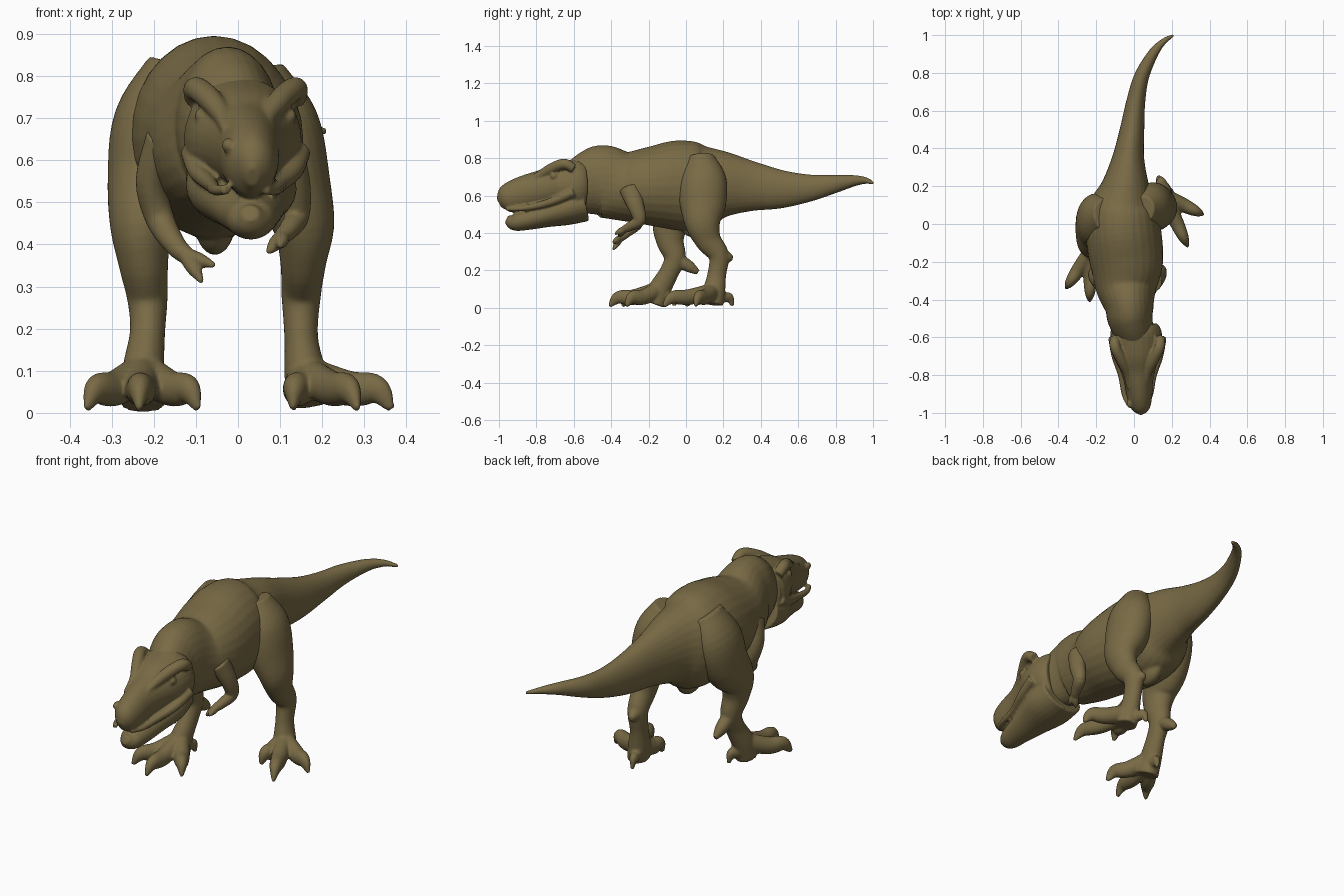
import bpy
import bmesh
import math
from mathutils import Vector

cube = bpy.data.objects.get("Cube")
if cube:
    bpy.data.objects.remove(cube, do_unlink=True)

# One hide colour for the whole animal
hide = bpy.data.materials.new("olive_brown_hide")
hide.use_nodes = True
hide.diffuse_color = (.19, .145, .06, 1)
shader = hide.node_tree.nodes["Principled BSDF"]
shader.inputs["Base Color"].default_value = hide.diffuse_color
shader.inputs["Roughness"].default_value = .8

SIDES, STEPS = 28, 5
UP, BACK = Vector((0, 0, 1)), Vector((0, 1, 0))


def smooth_path(points):
    """Interpolate stations (x, y, z, half width, half depth) with a smooth curve."""
    stations = [Vector(p) for p in points]
    padded = [stations[0] * 2 - stations[1]] + stations + [stations[-1] * 2 - stations[-2]]
    path = []
    for a, b, c, d in zip(padded, padded[1:], padded[2:], padded[3:]):
        for step in range(STEPS):
            t = step / STEPS
            path.append((b * 2 + (c - a) * t + (a * 2 - b * 5 + c * 4 - d) * t**2
                         + (b * 3 - a - c * 3 + d) * t**3) / 2)
    return path + [stations[-1]]


def limb(bm, points, up=UP):
    """Add a closed tube with oval sections that follows the stations."""
    path = smooth_path(points)
    centres = [Vector(p[:3]) for p in path]
    rings = []
    for i, station in enumerate(path):
        along = (centres[min(i + 1, len(path) - 1)] - centres[max(i - 1, 0)]).normalized()
        side = along.cross(up).normalized()
        other = side.cross(along)
        width, depth = max(station[3], .003), max(station[4], .003)
        rings.append([bm.verts.new(centres[i] + side * math.cos(angle) * width
                                   + other * math.sin(angle) * depth)
                      for angle in (math.tau * k / SIDES for k in range(SIDES))])
    for low, high in zip(rings, rings[1:]):
        for k in range(SIDES):
            n = (k + 1) % SIDES
            bm.faces.new((low[k], low[n], high[n], high[k]))
    bm.faces.new(rings[0])
    bm.faces.new(rings[-1])


def ball(bm, centre, size):
    """Add an oval muscle or bump."""
    made = bmesh.ops.create_uvsphere(bm, u_segments=SIDES, v_segments=16, radius=1)
    bmesh.ops.scale(bm, vec=size, verts=made["verts"])
    bmesh.ops.translate(bm, vec=centre, verts=made["verts"])


def finish(bm, name, voxel=.0065, softness=5):
    """Fuse the overlapping pieces into one smooth skin."""
    bmesh.ops.recalc_face_normals(bm, faces=bm.faces)
    mesh = bpy.data.meshes.new(name)
    bm.to_mesh(mesh)
    bm.free()
    mesh.materials.append(hide)
    part = bpy.data.objects.new(name, mesh)
    bpy.context.collection.objects.link(part)
    fuse = part.modifiers.new("fuse", "REMESH")
    fuse.mode = "VOXEL"
    fuse.voxel_size = voxel
    fuse.use_smooth_shade = True
    soften = part.modifiers.new("soften", "SMOOTH")
    soften.factor = .5
    soften.iterations = softness


# Neck, torso and curved tail
bm = bmesh.new()
limb(bm, [
    (.01, -.6, .64, .1, .14), (-.02, -.5, .67, .12, .18), (-.025, -.44, .675, .13, .195),
    (-.04, -.33, .65, .165, .185), (-.04, -.2, .65, .195, .21), (-.055, -.05, .655, .2, .24),
    (-.06, .08, .65, .185, .23), (-.045, .2, .66, .13, .18), (-.03, .35, .65, .085, .135),
    (-.01, .5, .635, .065, .105), (.01, .65, .64, .05, .075), (.04, .78, .66, .04, .052),
    (.1, .9, .68, .028, .03), (.155, .965, .68, .017, .017), (.21, 1, .667, .008, .008)])
ball(bm, (-.055, .05, .46), (.05, .09, .085))
for side in (-1, 1):
    ball(bm, (-.035 + side * .1, -.3, .63), (.055, .07, .1))
finish(bm, "body_and_tail")

# Skull, lower jaw, brow ridges, cheeks and nostril bumps
bm = bmesh.new()
limb(bm, [
    (0, -.555, .65, .125, .14), (.01, -.6, .65, .14, .145), (.015, -.68, .65, .13, .125),
    (.02, -.76, .635, .098, .105), (.025, -.84, .618, .076, .097), (.03, -.92, .595, .066, .087),
    (.035, -.97, .575, .05, .068), (.035, -1, .56, .015, .025)])
limb(bm, [
    (0, -.55, .56, .125, .1), (.01, -.65, .53, .13, .09), (.02, -.75, .5, .1, .07),
    (.03, -.85, .472, .07, .056), (.03, -.92, .46, .052, .046), (.03, -.96, .475, .02, .02)])
for side in (-1, 1):
    middle = .018
    limb(bm, [(middle + side * x, y, z, r, r) for x, y, z, r in (
        (.12, -.6, .745, .025), (.118, -.65, .77, .028), (.085, -.72, .745, .028),
        (.055, -.79, .705, .022), (.045, -.87, .67, .012))])
    limb(bm, [(middle + side * x, y, z, r, r) for x, y, z, r in (
        (.13, -.6, .62, .025), (.115, -.7, .575, .022), (.085, -.8, .545, .018),
        (.07, -.9, .53, .014), (.045, -.96, .53, .012))])
    ball(bm, (middle + side * .105, -.705, .705), (.016, .02, .018))
    ball(bm, (middle + side * .04, -.95, .635), (.016, .025, .018))
finish(bm, "head", .006, 3)


def leg(name, stations, heel, toes, spur):
    """Thigh, shin, heel knob and a clawed foot with splayed toes."""
    bm = bmesh.new()
    limb(bm, stations, BACK)
    ankle = Vector(stations[-2][:3])
    shin = Vector(stations[-4][:3])
    heel = Vector(heel)
    limb(bm, [(*shin, .035, .035), (*shin.lerp(heel, .6), .03, .032), (*heel, .012, .014)])
    for tip in toes + [spur]:
        tip = Vector(tip)
        thick = .7 if tip == Vector(spur) else 1
        knuckle = ankle.lerp(tip, .5)
        knuckle.z = .058
        claw = ankle.lerp(tip, .82)
        claw.z = .055
        limb(bm, [(*ankle, .04, .045),
                  (*knuckle, .038 * thick, .042 * thick),
                  (*claw, .028 * thick, .035 * thick),
                  (*tip, .007, .01)])
    finish(bm, name)


leg("left_leg", [
    (.05, .08, .81, .06, .07), (.09, .09, .69, .1, .125), (.12, .09, .56, .098, .125),
    (.155, .09, .45, .075, .095), (.155, .12, .36, .055, .07), (.15, .175, .28, .047, .055),
    (.15, .165, .18, .04, .05), (.16, .15, .09, .05, .06), (.17, .14, .02, .05, .06)],
    (.14, .25, .265), [(.285, -.12, .008), (.365, .05, .008), (.13, 0, .008)], (.13, .25, .01))
leg("right_leg", [
    (-.14, .05, .81, .08, .09), (-.195, .03, .69, .1, .135), (-.215, -.01, .56, .095, .13),
    (-.23, -.08, .45, .075, .1), (-.225, -.085, .36, .06, .075), (-.215, -.06, .27, .048, .058),
    (-.215, -.09, .19, .042, .052), (-.225, -.14, .1, .05, .06), (-.225, -.17, .02, .055, .06)],
    (-.21, .065, .19), [(-.235, -.41, .008), (-.36, -.34, .008), (-.095, -.32, .008)],
    (-.2, -.06, .01))


def arm(name, stations, fingers):
    """Short arm ending in two clawed fingers."""
    bm = bmesh.new()
    limb(bm, stations, BACK)
    wrist = Vector(stations[-1][:3])
    for tip in fingers:
        middle = wrist.lerp(Vector(tip), .5)
        limb(bm, [(*wrist, .018, .018), (*middle, .017, .017), (*tip, .006, .006)])
    finish(bm, name, .005, 3)


arm("left_arm", [
    (.1, -.3, .64, .05, .06), (.135, -.27, .55, .036, .045), (.14, -.25, .47, .03, .035),
    (.12, -.3, .435, .024, .026), (.105, -.33, .42, .02, .02)],
    [(.07, -.36, .38), (.1, -.38, .395)])
arm("right_arm", [
    (-.17, -.3, .65, .05, .06), (-.205, -.27, .55, .038, .046), (-.185, -.26, .46, .034, .036),
    (-.15, -.32, .4, .026, .026), (-.125, -.35, .375, .022, .022)],
    [(-.085, -.39, .31), (-.055, -.39, .35)])
